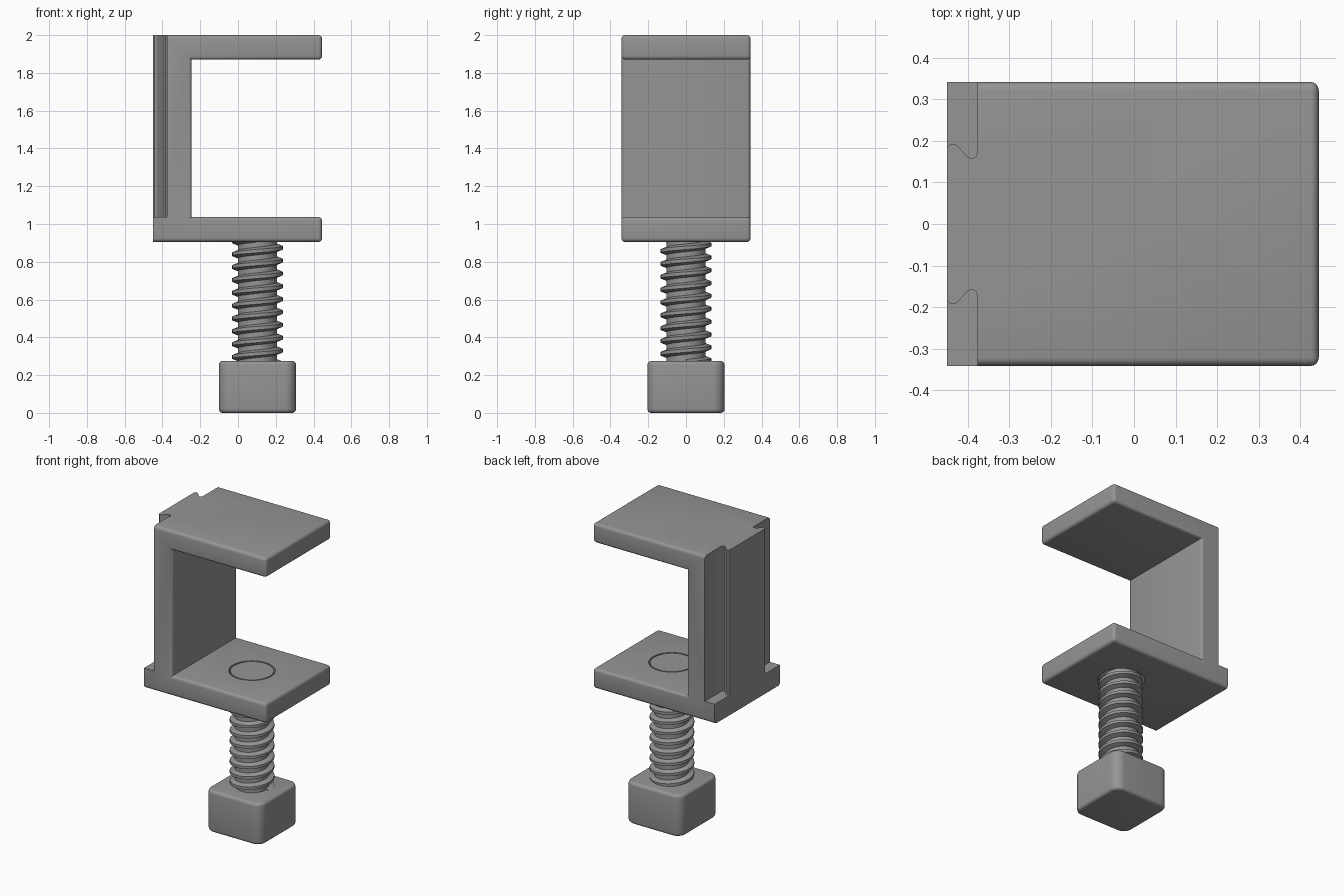
import bpy, bmesh, math
from mathutils import Matrix

if "Cube" in bpy.data.objects:
    bpy.data.objects.remove(bpy.data.objects["Cube"])

grey = bpy.data.materials.new("mid_grey")
grey.diffuse_color = (0.3, 0.3, 0.3, 1)
grey.use_nodes = True
grey.node_tree.nodes["Principled BSDF"].inputs["Base Color"].default_value = grey.diffuse_color
SX = 0.103          # screw axis x
BACK, FRONT, HALF = -0.45, 0.445, 0.342


def finish(bm, name, smooth=True):
    bmesh.ops.recalc_face_normals(bm, faces=bm.faces)
    me = bpy.data.meshes.new(name)
    bm.to_mesh(me)
    bm.free()
    ob = bpy.data.objects.new(name, me)
    bpy.context.collection.objects.link(ob)
    me.materials.append(grey)
    if smooth:
        bpy.ops.object.select_all(action='DESELECT')
        ob.select_set(True)
        bpy.context.view_layer.objects.active = ob
        bpy.ops.object.shade_smooth_by_angle(angle=math.radians(35))
    return ob


def prism(bm, pts, vec):
    face = bm.faces.new([bm.verts.new(p) for p in pts])
    ext = bmesh.ops.extrude_face_region(bm, geom=[face])
    bmesh.ops.translate(bm, vec=vec, verts=[v for v in ext['geom'] if isinstance(v, bmesh.types.BMVert)])


def cylinder(bm, r, z0, z1, n=64):
    bmesh.ops.create_cone(bm, cap_ends=True, segments=n, radius1=r, radius2=r, depth=z1 - z0,
                          matrix=Matrix.Translation((SX, 0, (z0 + z1) / 2)))


# Clamp body: C profile with rounded outer edges
bm = bmesh.new()
profile = [(BACK, 0.905), (FRONT, 0.905), (FRONT, 1.037), (-0.245, 1.037),
           (-0.245, 1.87), (FRONT, 1.87), (FRONT, 2.0), (BACK, 2.0)]
prism(bm, [(x, -HALF, z) for x, z in profile], (0, 2 * HALF, 0))
bmesh.ops.recalc_face_normals(bm, faces=bm.faces)


def rounded(e):
    a, b = (v.co for v in e.verts)
    along_y = abs(a.y - b.y) > 0.1
    at_back = a.x < BACK + 0.01 and b.x < BACK + 0.01
    inner = along_y and a.x < -0.2 and a.x > BACK + 0.01
    return not at_back and not inner


bmesh.ops.bevel(bm, geom=[e for e in bm.edges if rounded(e)], offset=0.02,
                segments=4, profile=0.5, affect='EDGES', clamp_overlap=True)
body = finish(bm, "clamp_body", False)

# Cutter: two side grooves that leave a dovetail rail, plus the screw hole
bm = bmesh.new()
groove = [(-0.5, 0.178), (-0.45, 0.184), (-0.443, 0.192), (-0.434, 0.193), (-0.426, 0.189),
          (-0.402, 0.163), (-0.393, 0.158), (-0.383, 0.16), (-0.377, 0.17), (-0.377, 0.4), (-0.5, 0.4)]
for s in (1, -1):
    prism(bm, [(x, s * y, 1.037) for x, y in groove], (0, 0, 1.1))
cylinder(bm, 0.14, 0.8, 1.2)
cutter = finish(bm, "groove_cutter", False)
cutter.hide_render = True
cutter.hide_set(True)
mod = body.modifiers.new("cut", 'BOOLEAN')
mod.operation, mod.object, mod.solver = 'DIFFERENCE', cutter, 'EXACT'
bpy.context.view_layer.objects.active = body
body.select_set(True)
bpy.ops.object.modifier_apply(modifier="cut")
bpy.ops.object.shade_smooth_by_angle(angle=math.radians(35))

# Screw shaft with a plain tip filling the hole
bm = bmesh.new()
cylinder(bm, 0.104, 0.26, 1.02)
cylinder(bm, 0.131, 0.985, 1.036)
finish(bm, "screw_shaft")

# Helical thread: trapezoid section swept round the shaft
bm = bmesh.new()
PITCH, N, Z0, Z1 = 0.068, 40, 0.262, 0.975
section = [(0.098, -0.023), (0.134, -0.009), (0.134, 0.009), (0.098, 0.023)]
prev = None
steps = int((Z1 - Z0) / PITCH * N)
for i in range(steps + 1):
    a, z = 2 * math.pi * i / N, Z0 + PITCH * i / N
    ring = [bm.verts.new((SX + r * math.cos(a), r * math.sin(a), z + dz)) for r, dz in section]
    if prev:
        for k in range(4):
            j = (k + 1) % 4
            bm.faces.new((prev[k], prev[j], ring[j], ring[k]))
    else:
        bm.faces.new(ring)
    prev = ring
bm.faces.new(prev)
finish(bm, "screw_thread")

# Square knob: wide vertical corners, small rounding on rims
bm = bmesh.new()
bmesh.ops.create_cube(bm, size=1, matrix=Matrix.Translation((SX, 0, 0.1375)) @ Matrix.Diagonal((0.408, 0.408, 0.275, 1)))
bmesh.ops.bevel(bm, geom=[e for e in bm.edges if abs(e.verts[0].co.z - e.verts[1].co.z) > 0.1],
                offset=0.06, segments=8, profile=0.5, affect='EDGES')
bmesh.ops.bevel(bm, geom=[e for e in bm.edges if abs(e.verts[0].co.z - e.verts[1].co.z) < 0.01],
                offset=0.02, segments=4, profile=0.5, affect='EDGES')
finish(bm, "knob")
